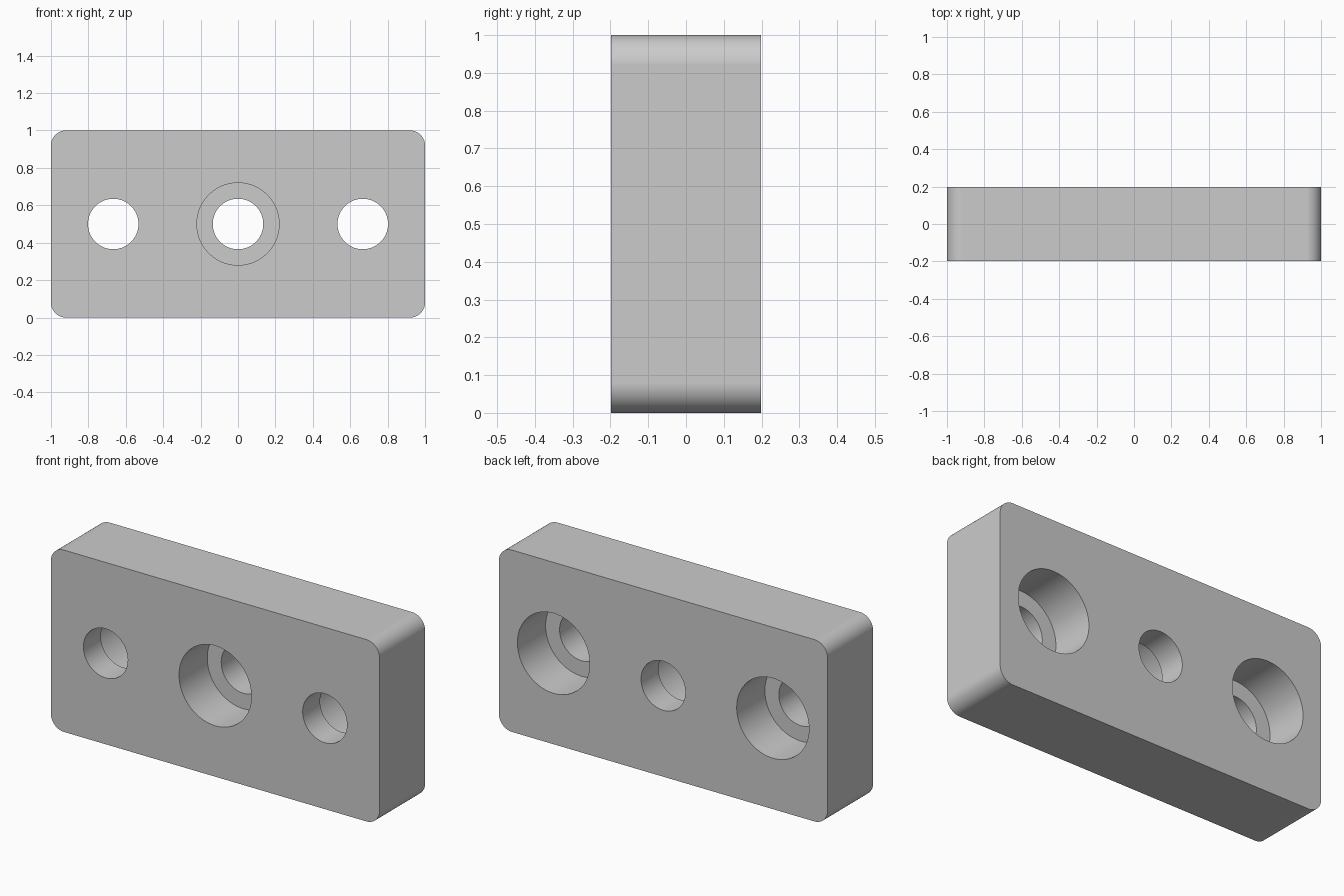
import bpy, bmesh, math

LENGTH, DEPTH, HEIGHT = 2.0, 0.396, 1.0
CORNER_R = 0.08
HOLE_R, BORE_R, BORE_DEPTH = 0.135, 0.22, 0.245
HOLE_X = 0.667

if "Cube" in bpy.data.objects:
    bpy.data.objects.remove(bpy.data.objects["Cube"], do_unlink=True)

# Material
grey = bpy.data.materials.new("light_grey")
grey.use_nodes = True
colour = (0.6, 0.6, 0.6, 1)
grey.diffuse_color = colour
grey.node_tree.nodes["Principled BSDF"].inputs["Base Color"].default_value = colour

# Plate with its four front-to-back edges rounded
bpy.ops.mesh.primitive_cube_add(size=1, location=(0, 0, HEIGHT / 2))
plate = bpy.context.object
plate.name = "mounting_plate"
plate.scale = (LENGTH, DEPTH, HEIGHT)
bpy.ops.object.transform_apply(location=True, rotation=False, scale=True)
plate.data.materials.append(grey)
bm = bmesh.new()
bm.from_mesh(plate.data)
corners = [e for e in bm.edges if abs(e.verts[0].co.y - e.verts[1].co.y) > DEPTH / 2]
bmesh.ops.bevel(bm, geom=corners, offset=CORNER_R, segments=16, profile=0.5, affect='EDGES')
bm.to_mesh(plate.data)
bm.free()


def drill(x, radius, y0, y1):
    """Cut a round hole along y from y0 to y1."""
    bpy.ops.mesh.primitive_cylinder_add(vertices=96, radius=radius, depth=y1 - y0,
                                        location=(x, (y0 + y1) / 2, HEIGHT / 2),
                                        rotation=(math.pi / 2, 0, 0))
    cutter = bpy.context.object
    cutter.name = "hole_cutter"
    cutter.hide_render = True
    cutter.data.materials.append(grey)
    mod = plate.modifiers.new("hole", 'BOOLEAN')
    mod.operation = 'DIFFERENCE'
    mod.solver = 'EXACT'
    mod.object = cutter
    bpy.ops.object.select_all(action='DESELECT')
    plate.select_set(True)
    bpy.context.view_layer.objects.active = plate
    bpy.ops.object.modifier_apply(modifier=mod.name)
    bpy.data.objects.remove(cutter, do_unlink=True)


# Through holes: middle counterbored from the front, outer two from the back
half = DEPTH / 2
for x in (-HOLE_X, 0, HOLE_X):
    drill(x, HOLE_R, -half - 0.1, half + 0.1)
    if x == 0:
        drill(x, BORE_R, -half - 0.1, -half + BORE_DEPTH)
    else:
        drill(x, BORE_R, half - BORE_DEPTH, half + 0.1)

# Smooth the round surfaces, keep flats flat and rims sharp
bpy.ops.object.shade_smooth_by_angle(angle=math.radians(30))
normals = plate.modifiers.new("flat_faces", 'WEIGHTED_NORMAL')
normals.keep_sharp = True
